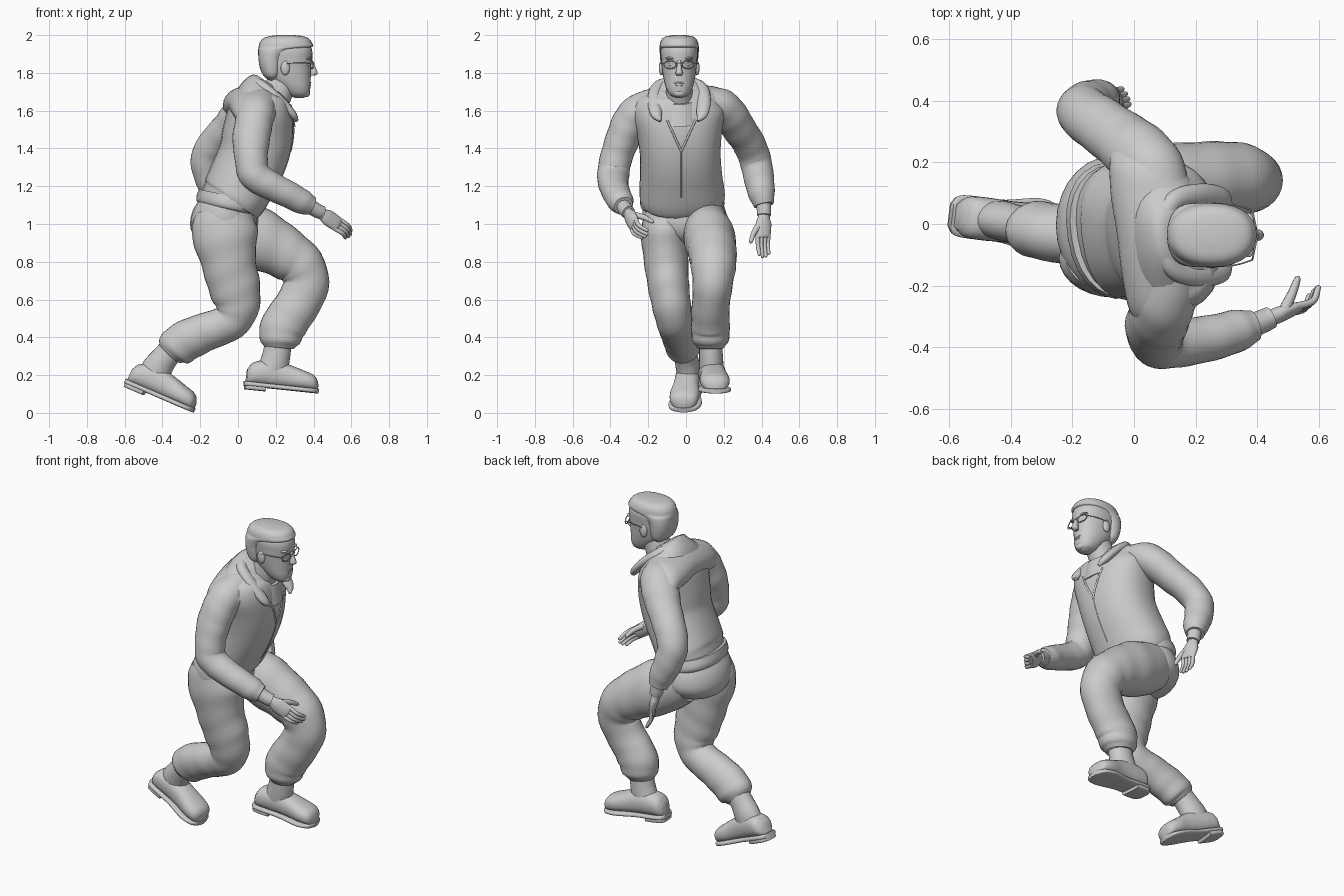
import bpy, bmesh, math
from mathutils import Vector, Matrix


def finish(name, bm, angle=50):
    bmesh.ops.recalc_face_normals(bm, faces=bm.faces)
    me = bpy.data.meshes.new(name)
    bm.to_mesh(me)
    bm.free()
    for p in me.polygons:
        p.use_smooth = True
    me.set_sharp_from_angle(angle=math.radians(angle))
    ob = bpy.data.objects.new(name, me)
    bpy.context.collection.objects.link(ob)
    return ob


def loft(name, rows, ref=(0, 1, 0), axis=None, sides=28, steps=5, fold=0.0, power=1.0, mat=None):
    """Smooth tube through rows of (x, y, z, half width along ref, half depth)."""
    P = [Vector(r) for r in rows]
    P = [2 * P[0] - P[1]] + P + [2 * P[-1] - P[-2]]
    pts = []
    for i in range(1, len(P) - 2):
        p0, p1, p2, p3 = P[i - 1:i + 3]
        for s in range(steps):
            t = s / steps
            pts.append(0.5 * (2 * p1 + (p2 - p0) * t + (2 * p0 - 5 * p1 + 4 * p2 - p3) * t * t
                              + (3 * p1 - p0 - 3 * p2 + p3) * t ** 3))
    pts.append(P[-2])
    C = [Vector(p[:3]) for p in pts]
    a = Vector(ref)
    bm = bmesh.new()
    rings = []
    for i, p in enumerate(pts):
        t = Vector(axis) if axis else (C[min(i + 1, len(C) - 1)] - C[max(i - 1, 0)])
        t.normalize()
        a = (a - t * a.dot(t)).normalized()
        b = t.cross(a)
        ring = []
        for k in range(sides):
            th = 2 * math.pi * k / sides
            c, s = math.cos(th), math.sin(th)
            c, s = [math.copysign(abs(v) ** power, v) for v in (c, s)]
            f = 1 + fold * math.sin(i * 1.3 + 1.5 * math.sin(th))
            ring.append(bm.verts.new(C[i] + a * c * p[3] * f + b * s * p[4] * f))
        rings.append(ring)
    for r, q in zip(rings, rings[1:]):
        for k in range(sides):
            n = (k + 1) % sides
            bm.faces.new((r[k], r[n], q[n], q[k]))
    bm.faces.new(rings[0])
    bm.faces.new(rings[-1])
    if mat:
        bm.transform(mat)
    return finish(name, bm)


def tube(name, pts, r, sides=8, steps=3, ref=(0.1, 0.2, 1)):
    return loft(name, [(*p, r, r) for p in pts], ref=ref, sides=sides, steps=steps)


def ball(name, loc, scale):
    bm = bmesh.new()
    bmesh.ops.create_uvsphere(bm, u_segments=20, v_segments=12, radius=1,
                              matrix=Matrix.Translation(loc) @ Matrix.Diagonal((*scale, 1)))
    return finish(name, bm)


def shoe(side, origin, pitch, yaw):
    m = (Matrix.Translation(origin) @ Matrix.Rotation(math.radians(yaw), 4, 'Z')
         @ Matrix.Rotation(math.radians(pitch), 4, 'Y'))
    upper = [(.005, .04, .09), (.03, .065, .125), (.08, .07, .145), (.16, .068, .15), (.23, .07, .135),
             (.30, .079, .115), (.35, .073, .10), (.375, .055, .08), (.388, .02, .05)]
    loft(side + "_shoe_upper", [(x, 0, (h + .01) / 2, w, (h - .01) / 2) for x, w, h in upper],
         axis=(1, 0, 0), power=.85, mat=m)
    sole = [(-.005, .04), (.02, .066), (.1, .07), (.18, .07), (.29, .088), (.35, .08), (.38, .058), (.393, .02)]
    loft(side + "_shoe_sole", [(x, 0, .013, w, .013) for x, w in sole], axis=(1, 0, 0), power=.5, mat=m)
    heel = [(0, .04), (.02, .062), (.07, .066), (.11, .064)]
    loft(side + "_shoe_heel", [(x, 0, -.004, w, .014) for x, w in heel], axis=(1, 0, 0), power=.4, mat=m)


def hand(side, wrist, knuckle, tip, across, curl, thumb):
    w, k, t = Vector(wrist), Vector(knuckle), Vector(tip)
    ac, cu = Vector(across).normalized(), Vector(curl)
    m = w.lerp(k, .5)
    loft(side + "_palm", [(*w, .028, .026), (*w.lerp(k, .25), .034, .026), (*m, .044, .025),
                          (*k, .042, .018), (*k.lerp(t, .12), .035, .01)], ref=ac, sides=16)
    for n, (off, ln) in enumerate([(1.5, .92), (.5, 1), (-.5, .96), (-1.5, .82)]):
        base = k + ac * off * .02
        end = base + (t - k) * ln - ac * off * .002
        mid = base.lerp(end, .5) - cu
        loft(f"{side}_finger_{n + 1}", [(*base.lerp(mid, -.2), .012, .012), (*mid, .0115, .0115),
                                        (*end.lerp(mid, .15), .009, .009), (*end, .004, .004)], ref=ac, sides=10)
    th = Vector(thumb)
    tb = m + ac * .02
    loft(side + "_thumb", [(*tb, .02, .02), (*(tb.lerp(th, .5) + ac * .008), .015, .015),
                           (*tb.lerp(th, .9), .011, .011), (*th, .004, .004)], ref=(1, 1, .2), sides=10)


# Trousers
loft("trouser_seat", [(-.06, -.02, 1.15, .19, .13), (-.07, -.01, 1.07, .22, .17), (-.075, -.003, .99, .22, .178),
                      (-.075, 0, .93, .17, .15), (-.07, .005, .895, .08, .09)], axis=(0, 0, 1))
loft("left_trouser_leg", [(-.05, .095, 1.01, .12, .14), (.10, .123, .928, .135, .16), (.24, .14, .85, .128, .14),
                          (.335, .145, .775, .12, .125), (.36, .14, .67, .105, .12), (.30, .13, .55, .10, .118),
                          (.24, .13, .46, .102, .12), (.22, .13, .385, .097, .108), (.215, .13, .345, .07, .078)],
     fold=.014)
loft("right_trouser_leg", [(-.075, -.10, 1.06, .12, .15), (-.07, -.113, .95, .125, .175),
                           (-.05, -.105, .8, .117, .145), (-.02, -.092, .67, .109, .137),
                           (-.005, -.075, .56, .102, .118), (-.045, -.06, .48, .095, .10),
                           (-.14, -.045, .44, .095, .10), (-.25, -.03, .395, .094, .108),
                           (-.33, -.015, .345, .09, .105), (-.36, -.008, .315, .065, .075)], fold=.014)

# Boot shafts and shoes
loft("left_boot_shaft", [(.215, .13, .40, .06, .07), (.205, .132, .32, .062, .074), (.185, .135, .24, .064, .083),
                         (.165, .138, .17, .06, .09)], axis=(0, 0, 1))
loft("right_boot_shaft", [(-.33, -.01, .36, .06, .068), (-.385, 0, .295, .062, .07), (-.425, .01, .24, .064, .08),
                          (-.45, .015, .19, .06, .085)])
shoe("left", (.035, .13, .143), 6, 4)
shoe("right", (-.595, .03, .155), 23, -7)

# Jacket body, shoulder yoke and hem (chest turned slightly to its left)
TURN = (-.17, 1, 0)
torso = loft("jacket_body", [(-.05, -.02, 1.085, .18, .13), (-.045, -.02, 1.11, .212, .155),
                             (-.02, -.02, 1.15, .226, .172), (.02, -.025, 1.23, .22, .178),
                             (.08, -.03, 1.36, .213, .183), (.105, -.035, 1.48, .225, .185),
                             (.117, -.04, 1.60, .245, .165), (.122, -.036, 1.68, .20, .13),
                             (.135, -.036, 1.73, .135, .10), (.15, -.036, 1.755, .07, .06)], ref=TURN, power=.87)
loft("shoulder_yoke", [(.09, -.34, 1.555, .06, .06), (.09, -.28, 1.585, .105, .085), (.10, -.16, 1.62, .14, .095),
                       (.10, -.036, 1.64, .155, .10), (.07, .09, 1.64, .145, .095), (.035, .19, 1.625, .115, .09),
                       (0, .26, 1.57, .08, .07)], ref=(1, 0, 0), axis=(0, 1, 0))
loft("jacket_hem", [(-.06, -.02, 1.075, .19, .13), (-.06, -.02, 1.085, .216, .155), (-.055, -.02, 1.11, .224, .165),
                    (-.04, -.02, 1.15, .218, .168)], ref=TURN, axis=(.2, 0, 1), power=.9)

# Sleeves
loft("left_sleeve", [(.10, .08, 1.65, .075, .09), (.06, .175, 1.628, .093, .105), (.01, .232, 1.575, .093, .106),
                     (-.05, .28, 1.505, .088, .097), (-.12, .33, 1.43, .085, .092), (-.165, .365, 1.345, .083, .087),
                     (-.15, .385, 1.25, .08, .082), (-.115, .40, 1.16, .07, .072), (-.10, .412, 1.10, .052, .054)],
     ref=(0, 0, 1), fold=.012)
loft("right_sleeve", [(.12, -.15, 1.645, .08, .09), (.10, -.245, 1.60, .092, .10), (.085, -.295, 1.54, .095, .10),
                      (.07, -.335, 1.45, .09, .10), (.07, -.37, 1.35, .085, .088), (.085, -.385, 1.265, .085, .085),
                      (.15, -.385, 1.215, .08, .078), (.25, -.37, 1.165, .074, .072), (.34, -.345, 1.118, .068, .066),
                      (.39, -.33, 1.095, .05, .05)], ref=(0, 0, 1), fold=.012)

# Wrist cuffs and hands
loft("left_wrist_cuff", [(-.10, .41, 1.12, .04, .04), (-.09, .413, 1.07, .038, .038), (-.083, .413, 1.045, .036, .036)])
loft("right_wrist_cuff", [(.37, -.335, 1.10, .04, .04), (.42, -.315, 1.07, .038, .038), (.445, -.303, 1.06, .036, .036)])
hand("left", (-.09, .413, 1.06), (-.055, .408, .94), (-.02, .415, .82), (.35, -.9, .1), (.012, .004, 0), (-.01, .34, .90))
hand("right", (.43, -.31, 1.065), (.525, -.275, 1.0), (.595, -.205, .935), (.35, .3, .7), (-.012, .018, 0), (.535, -.17, 1.01))

# Neck and undershirt neckline
loft("neck", [(.17, -.036, 1.60, .09, .10), (.195, -.036, 1.66, .074, .08), (.23, -.036, 1.74, .068, .08),
              (.25, -.036, 1.80, .06, .07)])
loft("undershirt", [(.165, -.036, 1.57, .13, .15), (.185, -.036, 1.63, .11, .115), (.20, -.036, 1.665, .085, .09)],
     axis=(.4, 0, 1))

# Folded collar and lapels
half = [(.312, .10, 1.545), (.285, .122, 1.585), (.21, .13, 1.665), (.125, .105, 1.73)]
path = [(x, -.036 - y, z) for x, y, z in half] + [(.085, -.036, 1.752)] + [(x, -.036 + y, z) for x, y, z in half[::-1]]
size = [(.01, .006), (.022, .032), (.026, .037), (.03, .034), (.03, .03)]
loft("collar", [(*p, *s) for p, s in zip(path, size + size[-2::-1])], ref=(.66, 0, .75), sides=20)

# Zip and opening edges laid onto the chest
bpy.context.view_layer.update()


def chest(y, z):
    hit, loc, _, _ = torso.ray_cast(Vector((2, y, z)), Vector((-1, 0, 0)))
    return tuple(loc) if hit else (.3, y, z)


tube("zip", [chest(-.025, 1.14 + i * .05) for i in range(6)], .003)
for s, n in ((-1, "right"), (1, "left")):
    tube(n + "_opening_edge", [chest(-.025 + s * .025 * i, 1.385 + i * .055) for i in range(4)], .006)

# Head
HY = -.036


def head_loft(name, rows):
    loft(name, [((b + f) / 2, HY, z, w, (f - b) / 2) for z, b, f, w in rows], axis=(0, 0, 1), power=.9)


head_loft("head", [(1.668, .30, .35, .02), (1.685, .265, .374, .05), (1.72, .225, .383, .07), (1.77, .17, .385, .083),
                   (1.83, .14, .387, .092), (1.87, .13, .393, .096), (1.92, .125, .392, .099), (1.96, .14, .375, .085)])
head_loft("hair", [(1.76, .165, .20, .05), (1.785, .135, .225, .084), (1.83, .115, .24, .096), (1.88, .108, .25, .101),
                   (1.92, .107, .30, .104), (1.937, .109, .392, .104), (1.962, .116, .39, .10), (1.982, .133, .375, .089),
                   (1.994, .165, .345, .068), (2.0, .21, .30, .03)])

# Face
loft("nose", [(.385, HY, 1.865, .011, .012), (.395, HY, 1.83, .013, .016), (.402, HY, 1.80, .019, .02),
              (.395, HY, 1.785, .014, .014)], axis=(0, 0, 1), sides=14)
ball("upper_lip", (.377, HY, 1.747), (.011, .028, .006))
ball("lower_lip", (.376, HY, 1.735), (.011, .025, .007))
ball("chin", (.362, HY, 1.692), (.02, .032, .02))
for s, n in ((-1, "right"), (1, "left")):
    ball(n + "_ear", (.25, HY + s * .094, 1.825), (.024, .014, .038))
    ball(n + "_eye", (.366, HY + s * .04, 1.845), (.014, .017, .012))
    ball(n + "_brow", (.372, HY + s * .042, 1.877), (.018, .03, .008))
    # Glasses
    rim = [(.398 - .014 * (1 + math.cos(t)) / 2, HY + s * (.048 + .033 * math.cos(t)),
            1.843 + .021 * math.sin(t)) for t in [2 * math.pi * i / 16 for i in range(17)]]
    tube(n + "_lens_rim", rim, .003, steps=1, ref=(1, 0, 0))
    tube(n + "_temple_arm", [(.384, HY + s * .081, 1.85), (.33, HY + s * .097, 1.852), (.25, HY + s * .103, 1.85)], .0025)
tube("glasses_bridge", [(.397, HY - .016, 1.848), (.402, HY, 1.852), (.397, HY + .016, 1.848)], .003)
